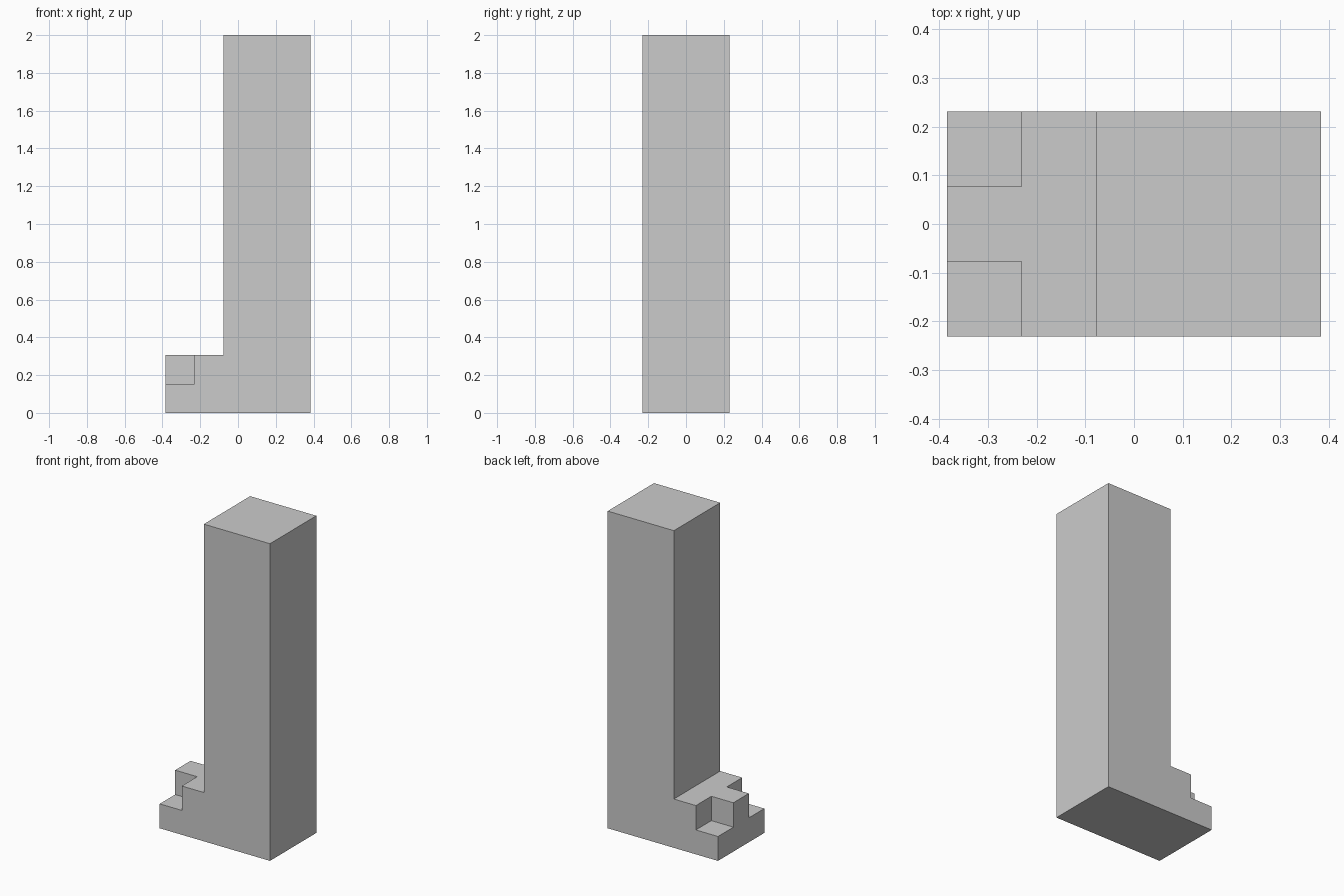
import bpy
import bmesh
from mathutils import Matrix, Vector

U = 2 / 13          # building unit: the leg is 13 units tall
BACK, HALF = 2.5, 1.5

cube = bpy.data.objects.get("Cube")
if cube:
    bpy.data.objects.remove(cube, do_unlink=True)

grey = bpy.data.materials.new("plain grey")
grey.use_nodes = True
colour = (0.6, 0.6, 0.6, 1)
grey.diffuse_color = colour
grey.node_tree.nodes["Principled BSDF"].inputs["Base Color"].default_value = colour


def add_object(name, bm):
    mesh = bpy.data.meshes.new(name)
    bmesh.ops.recalc_face_normals(bm, faces=bm.faces)
    bm.to_mesh(mesh)
    bm.free()
    obj = bpy.data.objects.new(name, mesh)
    bpy.context.collection.objects.link(obj)
    mesh.materials.append(grey)
    return obj


# Leg and foot: one L-shaped side profile extruded across the width
profile = [(-BACK, 0), (BACK, 0), (BACK, 13), (-0.5, 13), (-0.5, 2), (-BACK, 2)]
bm = bmesh.new()
side = bm.faces.new([bm.verts.new((x * U, -HALF * U, z * U)) for x, z in profile])
extruded = bmesh.ops.extrude_face_region(bm, geom=[side])["geom"]
moved = [v for v in extruded if isinstance(v, bmesh.types.BMVert)]
bmesh.ops.translate(bm, verts=moved, vec=(0, 2 * HALF * U, 0))
leg = add_object("leg_and_foot", bm)

# Notches at both toe corners, cut slightly past the outer faces
bm = bmesh.new()
for s in (-1, 1):
    place = Matrix.Translation(Vector((-2.5, s * 1.5, 2)) * U)
    bmesh.ops.create_cube(bm, size=2 * U, matrix=place)
cutter = add_object("toe_notch_cutter", bm)
cutter.hide_render = True
cutter.hide_set(True)

cut = leg.modifiers.new("toe notches", "BOOLEAN")
cut.operation = "DIFFERENCE"
cut.solver = "EXACT"
cut.object = cutter

# Bake the cut and drop the cutter
bpy.context.view_layer.update()
graph = bpy.context.evaluated_depsgraph_get()
baked = bpy.data.meshes.new_from_object(leg.evaluated_get(graph))
leg.modifiers.clear()
leg.data = baked
bpy.data.objects.remove(cutter, do_unlink=True)
